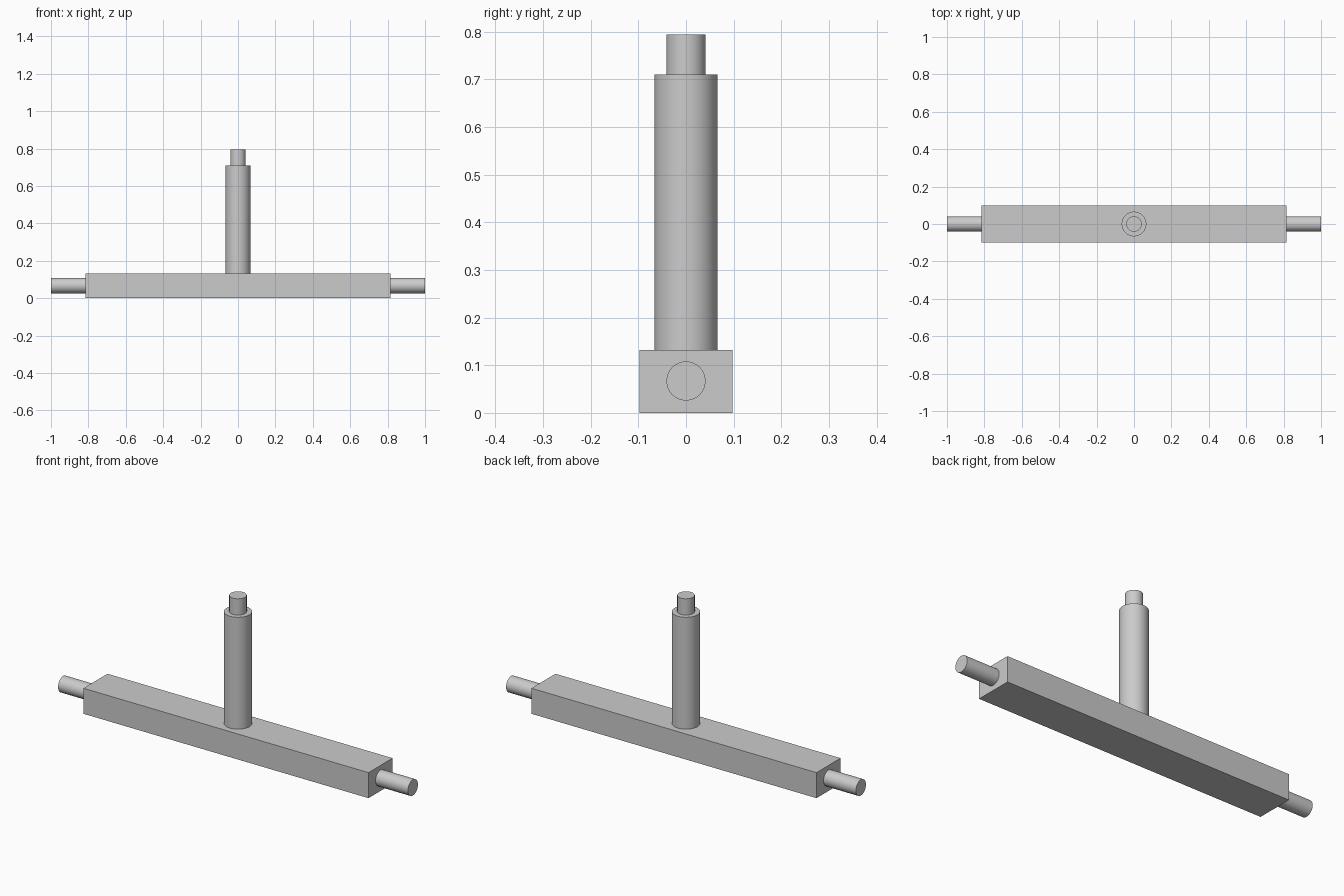
import bpy
import math

cube = bpy.data.objects.get("Cube")
if cube:
    bpy.data.objects.remove(cube, do_unlink=True)

GREY = (0.6, 0.6, 0.6, 1.0)
grey = bpy.data.materials.new("plain grey")
grey.use_nodes = True
grey.diffuse_color = GREY
grey.node_tree.nodes["Principled BSDF"].inputs["Base Color"].default_value = GREY

BEAM_X, BEAM_Y, BEAM_TOP = 0.815, 0.098, 0.132
PIN_RADIUS, POST_RADIUS = 0.041, 0.066
POST_TOP, PIN_TOP = 0.71, 0.794


def finish(name):
    obj = bpy.context.object
    obj.name = name
    obj.data.materials.append(grey)
    return obj


def rod(name, radius, length, centre, rotation=(0, 0, 0)):
    bpy.ops.mesh.primitive_cylinder_add(vertices=64, radius=radius, depth=length,
                                        location=centre, rotation=rotation)
    bpy.ops.object.shade_smooth_by_angle(angle=math.radians(30))
    return finish(name)


# Cross beam
bpy.ops.mesh.primitive_cube_add(size=1, location=(0, 0, BEAM_TOP / 2))
beam = finish("cross_beam")
beam.scale = (2 * BEAM_X, 2 * BEAM_Y, BEAM_TOP)
bpy.ops.object.transform_apply(location=False, rotation=False, scale=True)

# Stub axles at both ends of the beam
for name, side in (("left_axle", 1), ("right_axle", -1)):
    rod(name, PIN_RADIUS, 1 - BEAM_X, (side * (1 + BEAM_X) / 2, 0, 0.067),
        (0, math.pi / 2, 0))

# Upright post with a narrower pin on top
rod("post", POST_RADIUS, POST_TOP - BEAM_TOP, (0, 0, (POST_TOP + BEAM_TOP) / 2))
rod("post_pin", PIN_RADIUS, PIN_TOP - POST_TOP, (0, 0, (PIN_TOP + POST_TOP) / 2))
